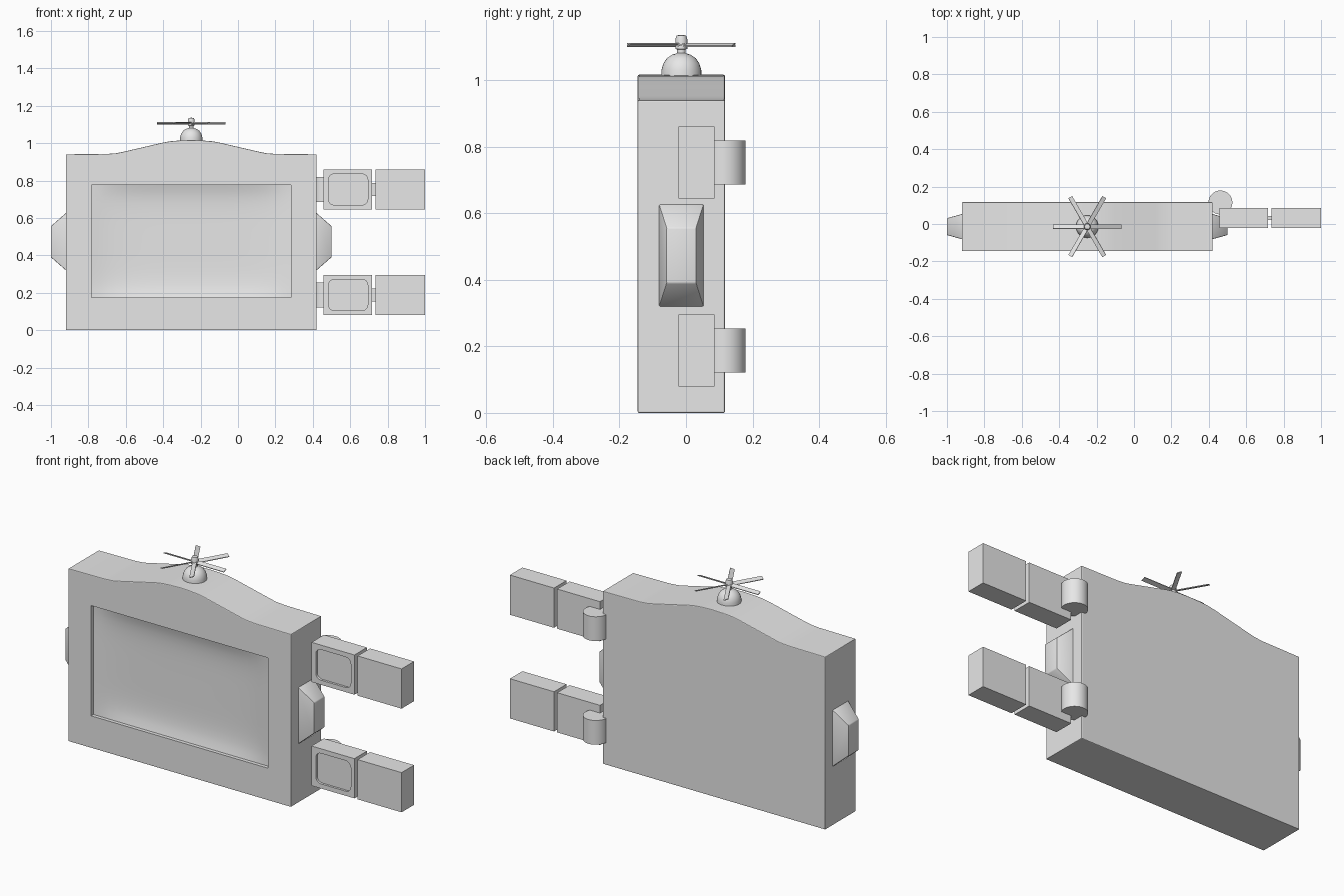
import bpy, bmesh, math
from mathutils import Matrix, Vector

if "Cube" in bpy.data.objects:
    bpy.data.objects.remove(bpy.data.objects["Cube"])

GREY = bpy.data.materials.new("light_grey")
GREY.diffuse_color = (0.8, 0.8, 0.8, 1)
GREY.use_nodes = True
GREY.node_tree.nodes["Principled BSDF"].inputs["Base Color"].default_value = GREY.diffuse_color
CX, CY = -0.25, -0.014          # centre of the cabinet
FRONT, BACK = -0.145, 0.117


def finish(name, bm, smooth=True):
    bmesh.ops.recalc_face_normals(bm, faces=bm.faces[:])
    mesh = bpy.data.meshes.new(name)
    bm.to_mesh(mesh)
    bm.free()
    mesh.materials.append(GREY)
    ob = bpy.data.objects.new(name, mesh)
    bpy.context.collection.objects.link(ob)
    if smooth:
        shade(ob)
    return ob


def activate(ob):
    bpy.ops.object.select_all(action='DESELECT')
    ob.select_set(True)
    bpy.context.view_layer.objects.active = ob


def shade(ob):
    activate(ob)
    bpy.ops.object.shade_smooth_by_angle(angle=math.radians(30))


def prism(name, outline, y0, y1, smooth=True):
    """Extrude an (x, z) outline from y0 to y1."""
    bm = bmesh.new()
    face = bm.faces.new([bm.verts.new((x, y0, z)) for x, z in outline])
    ext = bmesh.ops.extrude_face_region(bm, geom=[face])['geom']
    verts = [v for v in ext if isinstance(v, bmesh.types.BMVert)]
    bmesh.ops.translate(bm, verts=verts, vec=(0, y1 - y0, 0))
    return finish(name, bm, smooth)


def box(name, x0, x1, y0, y1, z0, z1):
    return prism(name, [(x0, z0), (x1, z0), (x1, z1), (x0, z1)], y0, y1, False)


def cut(ob, cutter):
    mod = ob.modifiers.new("cut", 'BOOLEAN')
    mod.object, mod.operation, mod.solver = cutter, 'DIFFERENCE', 'EXACT'
    activate(ob)
    bpy.ops.object.modifier_apply(modifier=mod.name)
    bpy.data.objects.remove(cutter)


# Cabinet with a humped top
half = [(0.67, 0.94), (0.45, 0.942), (0.40, 0.946), (0.37, 0.952), (0.24, 0.982),
        (0.15, 1.003), (0.11, 1.010), (0.06, 1.014)]
outline = [(CX - 0.67, 0), (CX + 0.67, 0)]
outline += [(CX + x, z) for x, z in half] + [(CX, 1.016)]
outline += [(CX - x, z) for x, z in reversed(half)]
cabinet = prism("cabinet", outline, FRONT, BACK)
bev = cabinet.modifiers.new("bevel", 'BEVEL')
bev.width, bev.segments, bev.angle_limit = 0.004, 2, math.radians(40)
activate(cabinet)
bpy.ops.object.modifier_apply(modifier=bev.name)

# Dished screen hollow
bm = bmesh.new()
bmesh.ops.create_grid(bm, x_segments=24, y_segments=18, size=1)
for v in bm.verts:
    u, w = v.co.x, v.co.y
    dish = (1 - abs(u) ** 5) * (1 - abs(w) ** 5)
    v.co = (CX + u * 0.533, FRONT + 0.02 + 0.022 * dish, 0.475 + w * 0.30)
rim = [e for e in bm.edges if e.is_boundary]
ext = bmesh.ops.extrude_edge_only(bm, edges=rim)['geom']
for v in ext:
    if isinstance(v, bmesh.types.BMVert):
        v.co.y = FRONT - 0.1
bmesh.ops.holes_fill(bm, edges=[e for e in bm.edges if e.is_boundary], sides=0)
cutter = finish("screen_cutter", bm)
cutter.hide_render = True
cut(cabinet, cutter)
shade(cabinet)

# Tapered pads on both sides
for side, name in ((1, "right_pad"), (-1, "left_pad")):
    bm = bmesh.new()
    bmesh.ops.create_cube(bm, size=2)
    for v in bm.verts:
        outer = v.co.x > 0
        y = v.co.y * (0.045 if outer else 0.070)
        z = v.co.z * (0.083 if outer else 0.162)
        x = 0.75 if outer else 0.66
        v.co = (CX + side * x, CY + y, 0.473 + z)
    pad = finish(name, bm, False)
    bev = pad.modifiers.new("bevel", 'BEVEL')
    bev.width, bev.segments = 0.004, 2
    activate(pad)
    bpy.ops.object.modifier_apply(modifier=bev.name)
    shade(pad)

# Two jointed arms: hinge barrel, inner block with sunk panel, link, outer block
for level, zc in (("lower", 0.188), ("upper", 0.752)):
    bm = bmesh.new()
    bmesh.ops.create_cone(bm, cap_ends=True, segments=40, radius1=0.064, radius2=0.064,
                          depth=0.132, matrix=Matrix.Translation((0.462, 0.115, zc)))
    finish(level + "_hinge", bm)
    inner = box(level + "_inner_block", 0.458, 0.716, -0.022, 0.085, zc - 0.108, zc + 0.108)
    a, b, c = 0.105, 0.083, 0.030
    panel = []
    for sx, sz in ((1, 1), (-1, 1), (-1, -1), (1, -1)):
        corner = []
        for i in range(5):
            t = math.radians(90 * i / 4)
            corner.append((0.589 + sx * (a - c + c * math.cos(t)),
                           zc + sz * (b - c + c * math.sin(t))))
        panel += corner if sx * sz > 0 else corner[::-1]
    cutter = prism("panel_cutter", panel, -0.06, -0.010)
    cutter.hide_render = True
    cut(inner, cutter)
    shade(inner)
    box(level + "_link", 0.71, 0.742, 0.022, 0.042, zc - 0.035, zc + 0.035)
    box(level + "_outer_block", 0.735, 1.0, -0.022, 0.085, zc - 0.108, zc + 0.108)

# Domed rotor mount and shaft, turned from one profile
profile = [(0, 1.0), (0.06, 1.0), (0.06, 1.03), (0.054, 1.05), (0.043, 1.066),
           (0.028, 1.076), (0.018, 1.079), (0.013, 1.081), (0.013, 1.092),
           (0.018, 1.094), (0.018, 1.122), (0.014, 1.134), (0, 1.136)]
bm = bmesh.new()
pts = [bm.verts.new((CX + r, CY, z)) for r, z in profile]
edges = [bm.edges.new(p) for p in zip(pts, pts[1:])]
bmesh.ops.spin(bm, geom=pts + edges, cent=(CX, CY, 0), axis=(0, 0, 1),
               angle=math.tau, steps=32)
bmesh.ops.remove_doubles(bm, verts=bm.verts[:], dist=0.0002)
finish("rotor_mount", bm)

# Six pitched rotor blades
bm = bmesh.new()
for i in range(6):
    m = (Matrix.Translation((CX, CY, 1.106)) @ Matrix.Rotation(i * math.pi / 3, 4, 'Z')
         @ Matrix.Rotation(math.radians(20), 4, 'X') @ Matrix.Translation((0.095, 0, 0))
         @ Matrix.Diagonal(Vector((0.174, 0.024, 0.004, 1))))
    bmesh.ops.create_cube(bm, size=1, matrix=m)
finish("rotor_blades", bm, False)
